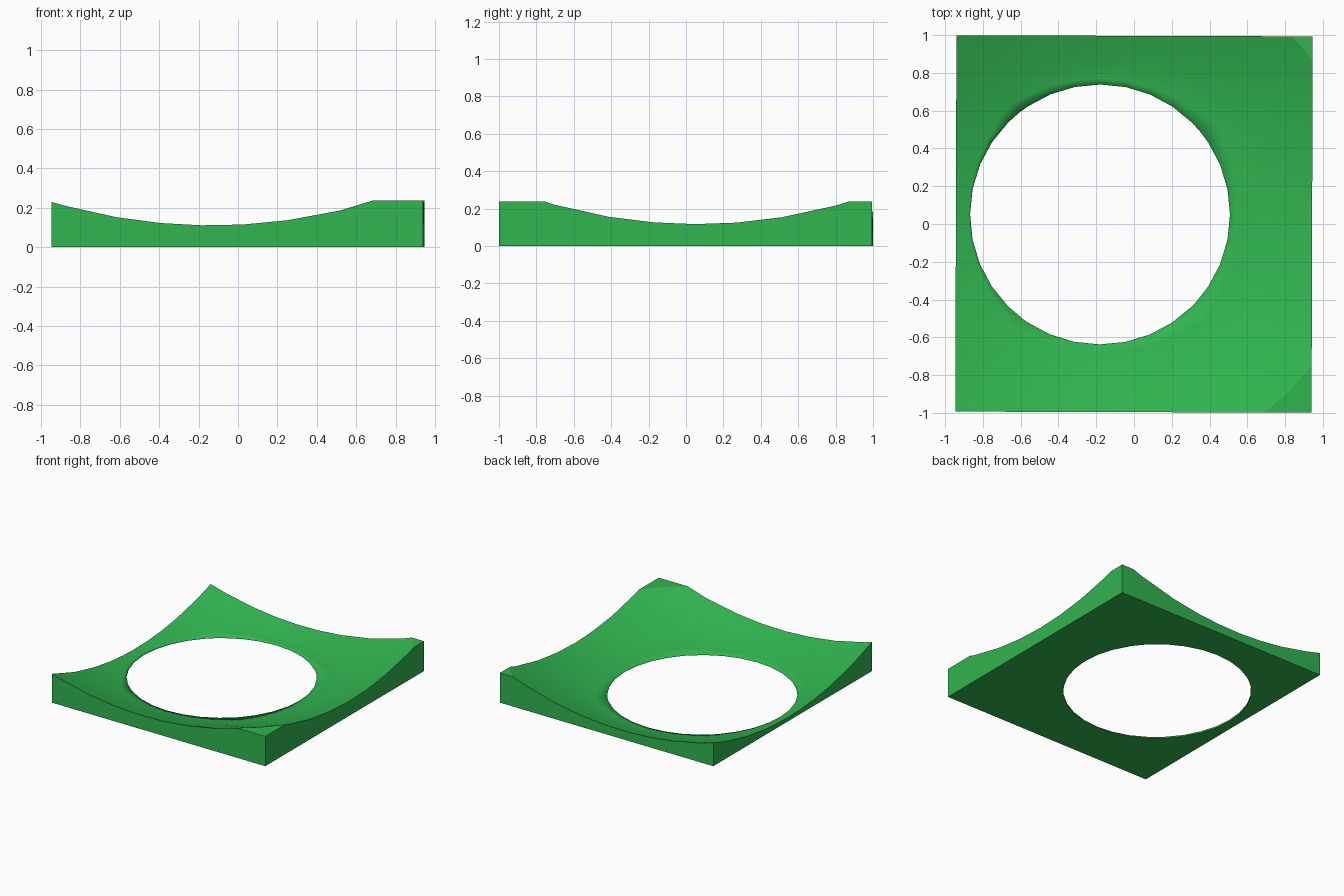
import bpy, bmesh, math
from mathutils import Matrix

if "Cube" in bpy.data.objects:
    bpy.data.objects.remove(bpy.data.objects["Cube"])

HX, HY, TOP = 0.943, 0.996, 0.237      # block half sizes and height
HOLE = (-0.18, 0.05, 0.688)            # hole centre and radius
DISH = (-0.13, 0.06, 2.95)             # centre of the spherical hollow
LIP = 0.006                            # thin wall at the hole rim
STEPS = (0, 0.12, 0.4, 0.7, 1)         # rings from hole to outer edge

green = bpy.data.materials.new("green")
green.diffuse_color = (0.03, 0.46, 0.08, 1)
green.use_nodes = True
green.node_tree.nodes["Principled BSDF"].inputs["Base Color"].default_value = green.diffuse_color


def dish_height(x, y):
    r2 = (x - DISH[0]) ** 2 + (y - DISH[1]) ** 2
    return max(LIP, DISH[2] - math.sqrt(DISH[2] ** 2 + HOLE[2] ** 2 - r2))


def edge_distance(a):
    # distance from the hole centre to the block side along angle a
    c, s = math.cos(a), math.sin(a)
    dx = ((HX if c > 0 else -HX) - HOLE[0]) / c if abs(c) > 1e-6 else 99
    dy = ((HY if s > 0 else -HY) - HOLE[1]) / s if abs(s) > 1e-6 else 99
    return min(dx, dy)


# spokes: even steps around the hole plus the block corners
angles = [i * math.tau / 32 for i in range(32)]
angles += [math.atan2(sy * HY - HOLE[1], sx * HX - HOLE[0]) % math.tau
           for sx in (-1, 1) for sy in (-1, 1)]
angles.sort()

bm = bmesh.new()
loops = []
rim = set()
for a in angles:
    far = edge_distance(a)
    pts = []
    for t in STEPS:
        r = HOLE[2] + (far - HOLE[2]) * t
        x, y = HOLE[0] + r * math.cos(a), HOLE[1] + r * math.sin(a)
        pts.append((x, y, dish_height(x, y)))
    # closed section: hollow top, outer side, underside, lip
    pts += [(*pts[-1][:2], 0), (*pts[0][:2], 0)]
    verts = [bm.verts.new(p) for p in pts]
    rim.add(verts[0])
    loops.append(verts)
n = len(STEPS) + 2
for i, cur in enumerate(loops):
    nxt = loops[(i + 1) % len(loops)]
    for j in range(n):
        k = (j + 1) % n
        bm.faces.new((cur[j], cur[k], nxt[k], nxt[j]))
bmesh.ops.recalc_face_normals(bm, faces=bm.faces)

# level off the corners that rise above the block top
cut = bmesh.ops.bisect_plane(bm, geom=bm.verts[:] + bm.edges[:] + bm.faces[:],
                             plane_co=(0, 0, TOP), plane_no=(0, 0, 1), clear_outer=True)
bmesh.ops.holes_fill(bm, edges=[e for e in bm.edges if e.is_boundary], sides=0)
bmesh.ops.recalc_face_normals(bm, faces=bm.faces)

# smooth hollow and rim, sharp outer edges
rim = {v for v in rim if v.is_valid}
for f in bm.faces:
    f.smooth = True
for e in bm.edges:
    on_rim = all(v in rim for v in e.verts)
    e.smooth = on_rim or e.calc_face_angle(0) < 0.4

# very slight turn of the block
bm.transform(Matrix.Rotation(-0.003, 4, 'Z') @ Matrix.Identity(4))
mesh = bpy.data.meshes.new("dished_plate")
bm.to_mesh(mesh)
bm.free()
mesh.materials.append(green)
bpy.context.collection.objects.link(bpy.data.objects.new("dished_plate", mesh))
